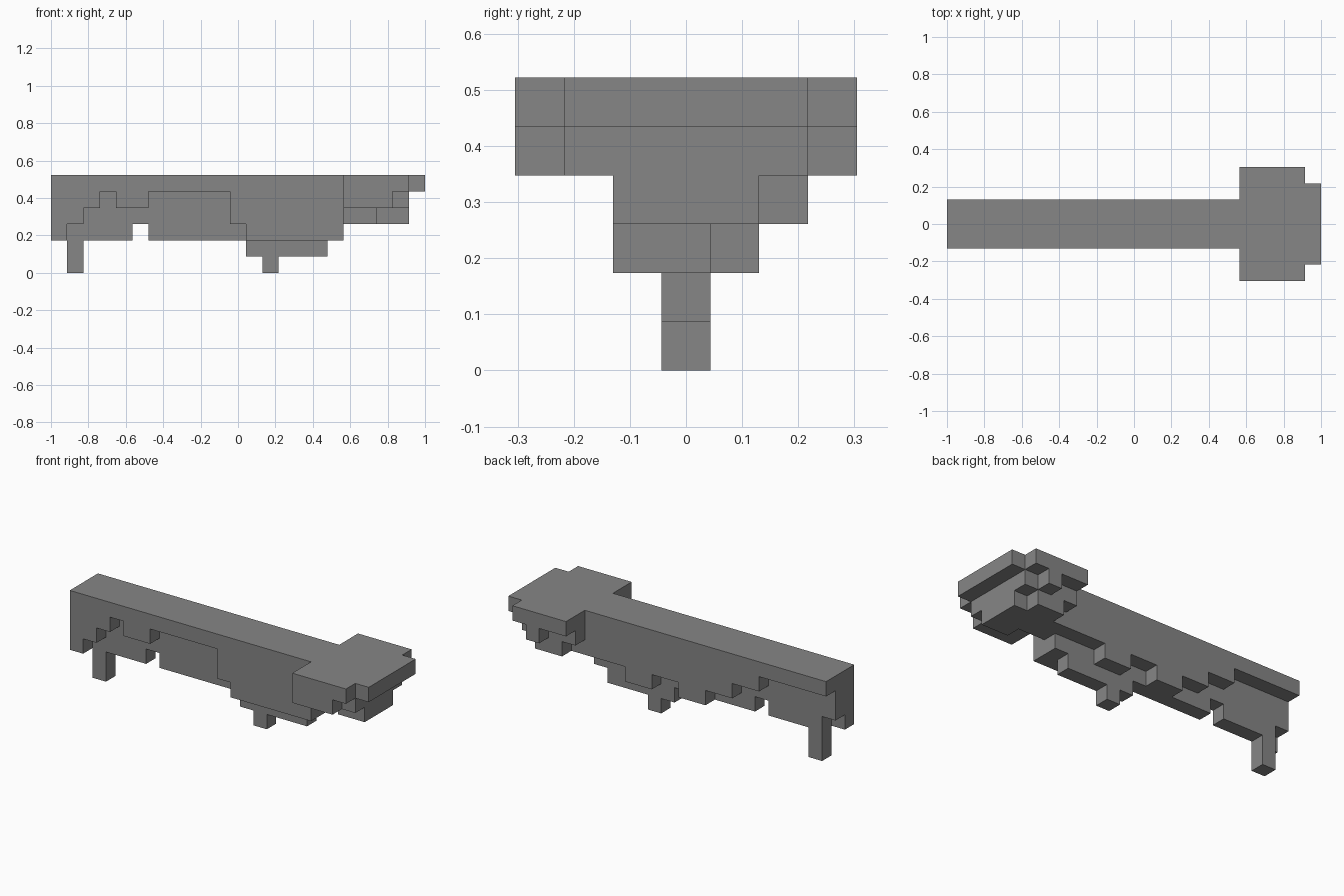
import bpy
import bmesh

cube = bpy.data.objects.get("Cube")
if cube:
    bpy.data.objects.remove(cube, do_unlink=True)

UNIT = 2 / 23            # one block
TOP = 6                  # height of the flat top, in blocks

grey = bpy.data.materials.new("plain_grey")
grey.use_nodes = True
colour = (0.24, 0.24, 0.24, 1)
grey.diffuse_color = colour
grey.node_tree.nodes["Principled BSDF"].inputs["Base Color"].default_value = colour


def stepped_slab(name, rows, start, steps, top=TOP):
    """Slab over a range of rows; steps are (columns, underside level) from start."""
    outline = []
    col = start
    for count, level in steps:
        outline += [(col, level), (col + count, level)]
        col += count
    outline += [(col, top), (start, top)]

    bm = bmesh.new()
    y0, y1 = ((r - 3.5) * UNIT for r in rows)
    verts = [bm.verts.new((c * UNIT - 1, y0, z * UNIT)) for c, z in outline]
    face = bm.faces.new(verts)
    grown = bmesh.ops.extrude_face_region(bm, geom=[face])["geom"]
    moved = [v for v in grown if isinstance(v, bmesh.types.BMVert)]
    bmesh.ops.translate(bm, verts=moved, vec=(0, y1 - y0, 0))
    bmesh.ops.remove_doubles(bm, verts=bm.verts, dist=1e-5)
    bmesh.ops.recalc_face_normals(bm, faces=bm.faces)
    mesh = bpy.data.meshes.new(name)
    bm.to_mesh(mesh)
    bm.free()
    mesh.materials.append(grey)
    obj = bpy.data.objects.new(name, mesh)
    bpy.context.collection.objects.link(obj)
    return obj


# Long body: three stepped layers, the middle one carrying both feet
stepped_slab("body_front_layer", (2, 3), 0,
             [(1, 2), (1, 3), (1, 4), (1, 5), (2, 4), (5, 5), (1, 3), (6, 2)])
stepped_slab("body_core", (3, 4), 0,
             [(1, 3), (1, 0), (3, 2), (1, 3), (6, 2),
              (1, 1), (1, 0), (3, 1), (1, 2)])
stepped_slab("body_back_layer", (4, 5), 0,
             [(5, 5), (2, 4), (2, 3), (2, 2), (2, 3), (2, 2), (3, 3)])

# Wide head: stepped layers from front to back
stepped_slab("head_front_edge", (0, 1), 18, [(3, 4), (1, 5)])
stepped_slab("head_front_layer", (1, 2), 18, [(4, 4), (1, 5)])
stepped_slab("head_front_core", (2, 3), 18, [(2, 4), (2, 3), (1, 5)])
stepped_slab("head_core", (3, 5), 18, [(4, 3), (1, 5)])
stepped_slab("head_back_layer", (5, 6), 18, [(1, 4), (2, 3), (1, 4), (1, 5)])
stepped_slab("head_back_edge", (6, 7), 18, [(2, 5), (1, 4), (1, 5)])
